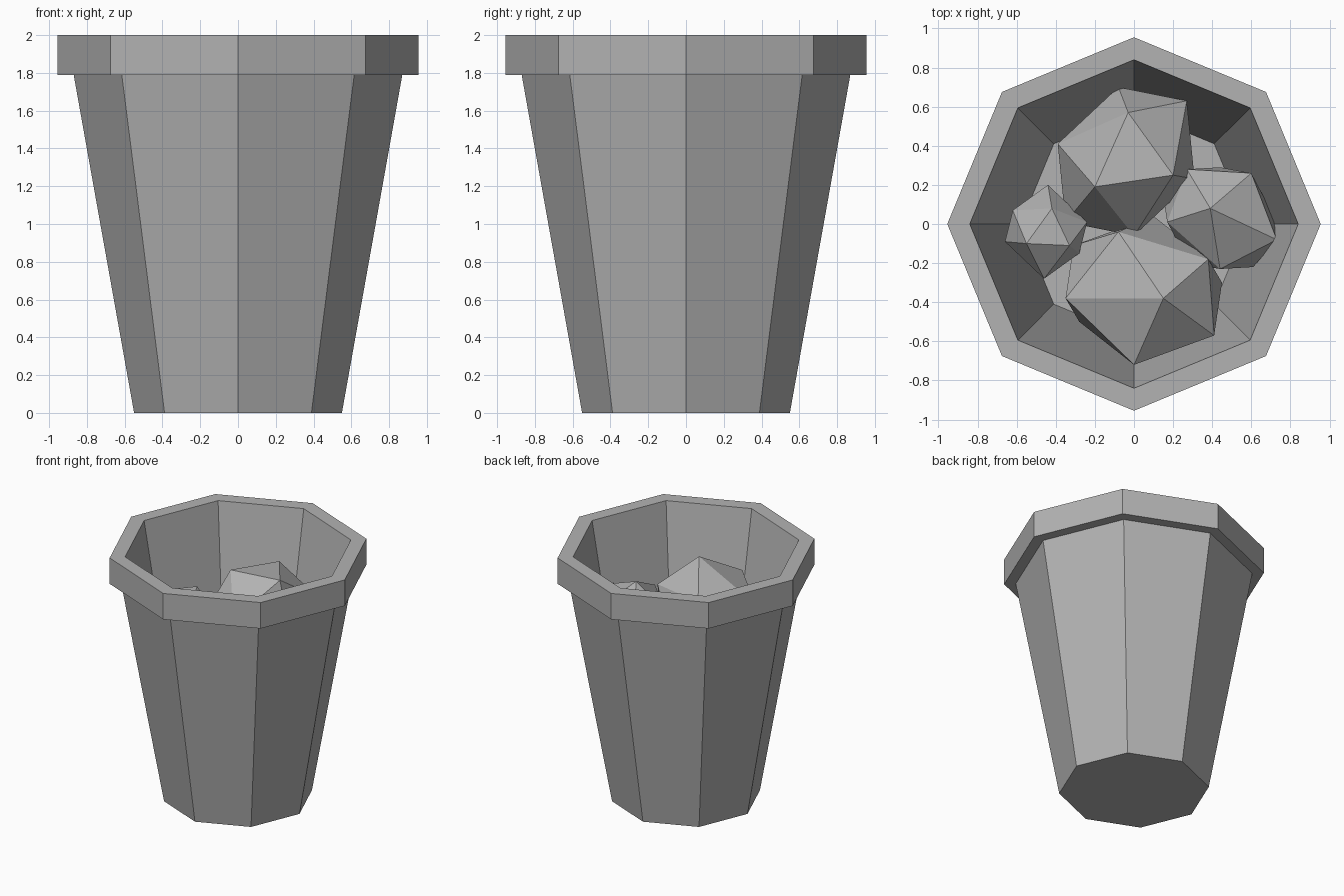
import bpy, bmesh, math
from mathutils import Vector

if "Cube" in bpy.data.objects:
    bpy.data.objects.remove(bpy.data.objects["Cube"])

SIDES = 8

# Mid-grey shared by every part
grey = bpy.data.materials.new("grey")
grey.diffuse_color = (0.45, 0.45, 0.45, 1)
grey.use_nodes = True
grey.node_tree.nodes["Principled BSDF"].inputs["Base Color"].default_value = grey.diffuse_color


def make_object(name, bm):
    bmesh.ops.recalc_face_normals(bm, faces=bm.faces)
    mesh = bpy.data.meshes.new(name)
    bm.to_mesh(mesh)
    bm.free()
    mesh.materials.append(grey)
    obj = bpy.data.objects.new(name, mesh)
    bpy.context.collection.objects.link(obj)
    return obj


def lathe(name, profile):
    """Eight-sided shell through (radius, z) rings, capped at both ends."""
    bm = bmesh.new()
    rings = []
    for r, z in profile:
        rings.append([bm.verts.new((r * math.cos(i * math.tau / SIDES),
                                    r * math.sin(i * math.tau / SIDES), z))
                      for i in range(SIDES)])
    for a, b in zip(rings, rings[1:]):
        for i in range(SIDES):
            j = (i + 1) % SIDES
            bm.faces.new((a[i], a[j], b[j], b[i]))
    bm.faces.new(rings[0])
    bm.faces.new(rings[-1])
    return make_object(name, bm)


def crumpled_ball(name, center, upper):
    """Twenty-sided ball: six upper corners and their opposites."""
    bm = bmesh.new()
    c = Vector(center)
    for p in upper:
        bm.verts.new(p)
        bm.verts.new(2 * c - Vector(p))
    bmesh.ops.convex_hull(bm, input=bm.verts)
    return make_object(name, bm)


# Tapered bin with an overhanging rim and a hollow inside
lathe("bin", [(0.55, 0), (0.87, 1.79), (0.955, 1.79), (0.955, 2.0),
              (0.84, 2.0), (0.58, 0.55)])

# Crumpled paper balls
crumpled_ball("paper_ball_front", (0.05, -0.34, 1.36),
              [(0.15, -0.38, 1.75), (-0.08, -0.04, 1.57), (0.38, -0.18, 1.54),
               (0.41, -0.57, 1.50), (0.0, -0.72, 1.55), (-0.35, -0.38, 1.50)])
crumpled_ball("paper_ball_back", (-0.04, 0.32, 1.37),
              [(0.20, 0.25, 1.70), (-0.20, 0.19, 1.70), (-0.03, 0.57, 1.67),
               (0.0, -0.06, 1.44), (-0.39, 0.41, 1.44), (0.27, 0.63, 1.44)])
crumpled_ball("paper_ball_right", (0.44, 0.03, 1.35),
              [(0.39, 0.08, 1.66), (0.27, 0.28, 1.42), (0.60, 0.26, 1.45),
               (0.73, -0.08, 1.49), (0.44, -0.23, 1.50), (0.17, 0.01, 1.45)])
crumpled_ball("paper_ball_left", (-0.45, -0.04, 1.38),
              [(-0.42, 0.08, 1.55), (-0.55, -0.10, 1.56), (-0.33, -0.11, 1.55),
               (-0.46, -0.28, 1.42), (-0.24, 0.01, 1.42), (-0.62, 0.07, 1.43)])
